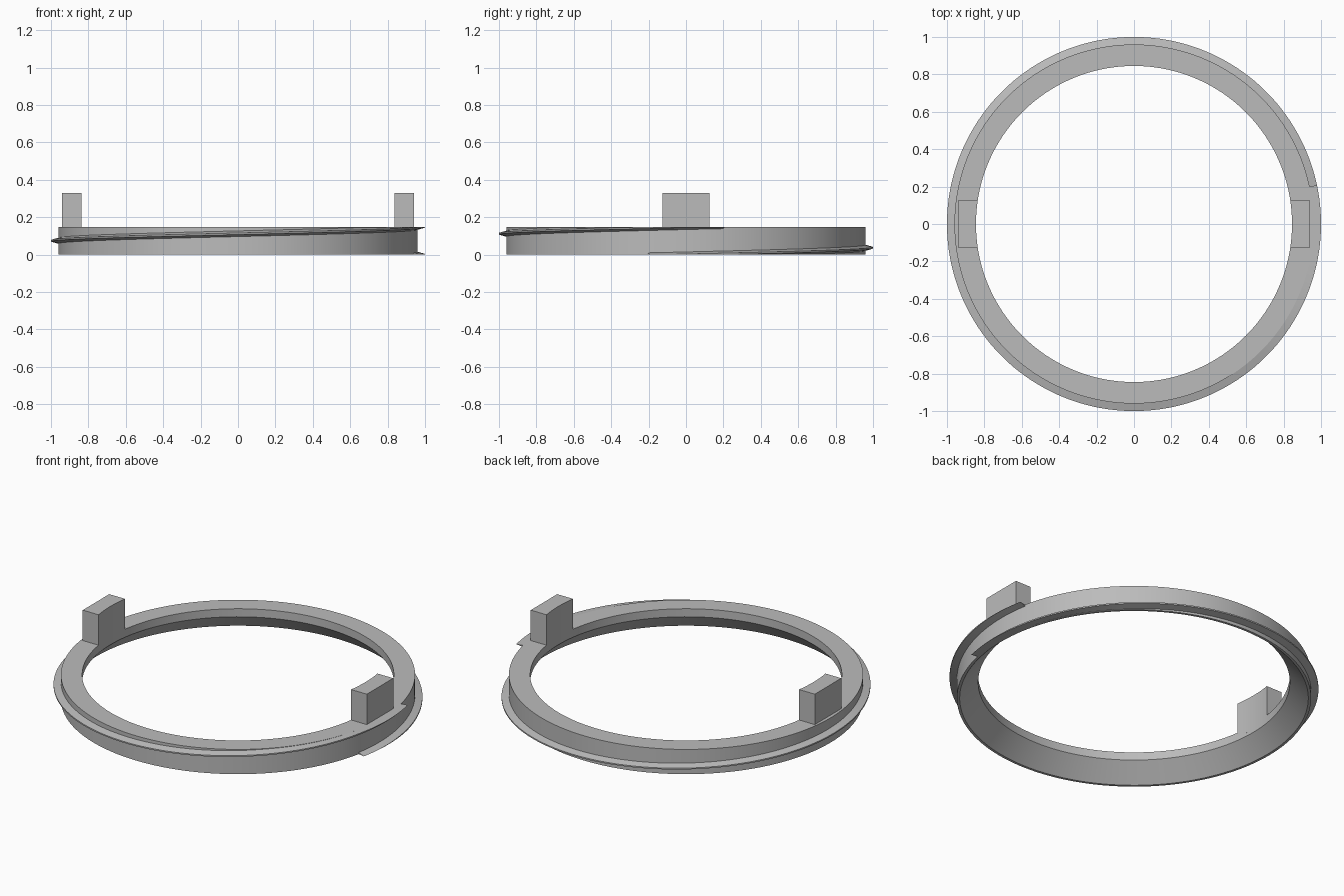
import bpy, bmesh
from math import cos, sin, radians, asin, pi

cube = bpy.data.objects.get("Cube")
if cube:
    bpy.data.objects.remove(cube)

OUTER, INNER, CREST = 0.96, 0.845, 1.0
HEIGHT, PITCH = 0.148, 0.15
SEGMENTS = 192

gray = bpy.data.materials.new("light gray")
gray.use_nodes = True
gray.diffuse_color = (0.5, 0.5, 0.5, 1)
gray.node_tree.nodes["Principled BSDF"].inputs["Base Color"].default_value = (0.5, 0.5, 0.5, 1)


def finish(name, bm):
    bmesh.ops.recalc_face_normals(bm, faces=bm.faces)
    mesh = bpy.data.meshes.new(name)
    bm.to_mesh(mesh)
    bm.free()
    mesh.materials.append(gray)
    obj = bpy.data.objects.new(name, mesh)
    bpy.context.collection.objects.link(obj)
    bpy.ops.object.select_all(action='DESELECT')
    obj.select_set(True)
    bpy.context.view_layer.objects.active = obj
    bpy.ops.object.shade_smooth_by_angle(angle=radians(20))
    return obj


def loft(name, sections, closed):
    """Skin a row of equal cross-sections, joined into a loop or capped."""
    bm = bmesh.new()
    rows = [[bm.verts.new(p) for p in s] for s in sections]
    n = len(rows[0])
    pairs = list(zip(rows, rows[1:]))
    if closed:
        pairs.append((rows[-1], rows[0]))
    else:
        bm.faces.new(rows[0])
        bm.faces.new(rows[-1])
    for a, b in pairs:
        for i in range(n):
            j = (i + 1) % n
            bm.faces.new((a[i], a[j], b[j], b[i]))
    return finish(name, bm)


def polar(profile, angle):
    return [(r * cos(angle), r * sin(angle), z) for r, z in profile]


# Ring: straight outside, short inner lip, cone widening to a thin bottom rim
ring_profile = [(OUTER, 0), (OUTER, HEIGHT), (INNER, HEIGHT), (INNER, 0.1), (0.945, 0)]
loft("threaded_ring",
     [polar(ring_profile, 2 * pi * i / SEGMENTS) for i in range(SEGMENTS)], True)


# Thread: one rising turn with a little overlap, trimmed flush with the ring
def thread_section(angle):
    mid = HEIGHT / 2 + PITCH * (angle - pi) / (2 * pi)
    profile = [(OUTER - 0.01, -0.018), (CREST, -0.004), (CREST, 0.004), (OUTER - 0.01, 0.018)]
    return polar([(r, min(max(mid + dz, 0), HEIGHT)) for r, dz in profile], angle)


start, end = radians(-12), radians(372)
loft("helical_thread",
     [thread_section(start + (end - start) * i / SEGMENTS) for i in range(SEGMENTS + 1)], False)

# Lugs: upright blocks whose inner face follows the ring's bore
half = asin(0.125 / INNER)
steps = 8
for side, name in ((1, "left_lug"), (-1, "right_lug")):
    sections = []
    for i in range(steps + 1):
        a = half * (2 * i / steps - 1)
        x, y = INNER * cos(a), INNER * sin(a)
        sections.append([(side * px, y, z) for px, z in
                         ((x, 0.12), (0.94, 0.12), (0.94, 0.33), (x, 0.33))])
    loft(name, sections, False)
